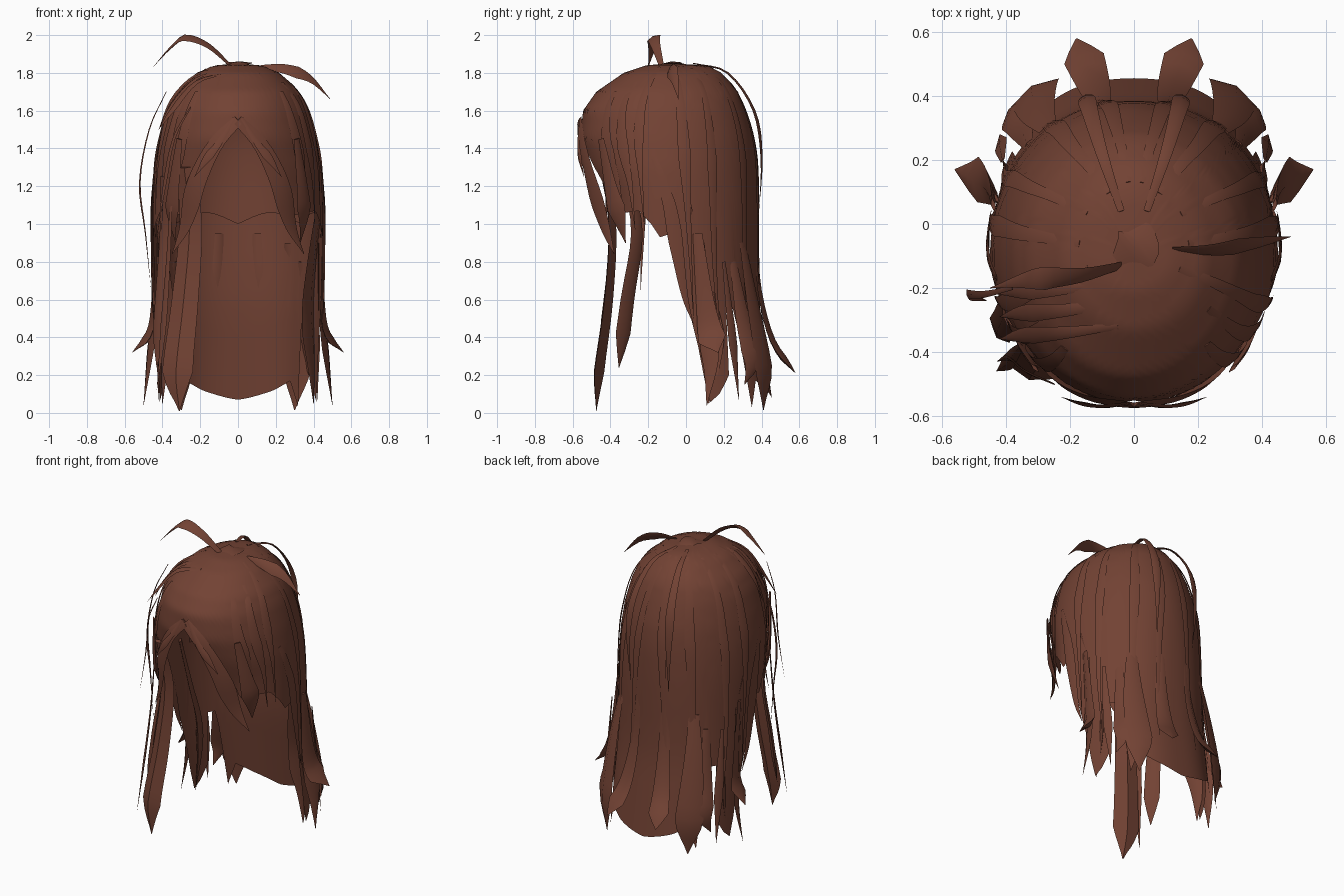
import bpy, bmesh, math, random
from mathutils import Vector

if "Cube" in bpy.data.objects:
    bpy.data.objects.remove(bpy.data.objects["Cube"])

random.seed(4)
brown = bpy.data.materials.new("chestnut_brown")
brown.diffuse_color = (0.17, 0.055, 0.034, 1)
brown.use_nodes = True
brown.node_tree.nodes["Principled BSDF"].inputs["Base Color"].default_value = brown.diffuse_color
CY = -.1

# Head outline per height: z, half width, front y, back y, back roundness
RINGS = [(1.85, 0, -.1, -.1, 1), (1.84, .12, -.21, .11, 1), (1.80, .22, -.33, .19, 1),
         (1.7, .325, -.475, .275, 1), (1.6, .375, -.545, .315, 1), (1.45, .415, -.56, .36, 1),
         (1.3, .44, -.52, .378, 1), (1.1, .45, -.44, .385, .95), (.6, .447, -.42, .385, .87),
         (.3, .435, -.42, .425, .8), (0, .43, -.42, .465, .75)]
# Lower edge of the hair: degrees from the front, z
EDGE = [(0, 1.53), (13, 1.43), (27, 1.26), (37, 1.04), (50, 1.06), (65, 1.07), (76, 1.0),
        (84, .93), (94, .95), (98, .72), (102, .47), (105, .3), (107, .05), (114, .1),
        (122, .2), (126, .55), (133, .55), (138, .03), (146, .17), (160, .12), (180, .07)]


def lerp_table(table, x):
    for a, b in zip(table, table[1:]):
        if x <= b[0]:
            t = (x - a[0]) / (b[0] - a[0])
            return [p + (q - p) * t for p, q in zip(a[1:], b[1:])]
    return list(table[-1][1:])


def level(z):
    """Ring position (fractional index) for a height."""
    for i, (a, b) in enumerate(zip(RINGS, RINGS[1:])):
        if z >= b[0]:
            return i + (a[0] - z) / (a[0] - b[0])
    return len(RINGS) - 1


def surf(deg, s, off=0.0):
    """Point on the head outline; off pushes it outward."""
    z, w, f, b, e = lerp_table([(i, *r) for i, r in enumerate(RINGS)], s)
    a = math.radians(deg)
    sn, cs = math.sin(a), math.cos(a)
    e = e if cs < 0 else .97
    sx = math.copysign(abs(sn) ** e, sn)
    sy = math.copysign(abs(cs) ** e, cs)
    y = CY - sy * (CY - f) if cs > 0 else CY - sy * (b - CY)
    up = off * max(0, 1 - s / 3)
    return Vector((sx * (w + off), y - cs * off, z + up))


def finish(name, bm, angle=40):
    me = bpy.data.meshes.new(name)
    bmesh.ops.remove_doubles(bm, verts=bm.verts, dist=.0005)
    bm.to_mesh(me)
    bm.free()
    me.materials.append(brown)
    me.shade_smooth()
    me.set_sharp_from_angle(angle=math.radians(angle))
    ob = bpy.data.objects.new(name, me)
    bpy.context.collection.objects.link(ob)
    return ob


def sheet(name, d0, d1, cols, rows, end, off=0.0):
    """Hair sheet hanging from the crown to a varying lower edge."""
    bm = bmesh.new()
    grid = []
    for c in range(cols + 1):
        d = d0 + (d1 - d0) * c / cols
        s1 = level(end(d))
        grid.append([bm.verts.new(surf(d, s1 * r / rows, off)) for r in range(rows + 1)])
    for g, h in zip(grid, grid[1:]):
        for r in range(rows):
            bm.faces.new((g[r], g[r + 1], h[r + 1], h[r]))
    return finish(name, bm)


def curve(pts, n):
    """Smooth path through a few points."""
    p = [Vector(q) for q in pts]
    p = [p[0] * 2 - p[1]] + p + [p[-1] * 2 - p[-2]]
    out = []
    for i in range(1, len(p) - 2):
        for k in range(n):
            t = k / n
            a, b, c, d = p[i - 1:i + 3]
            out.append(.5 * (2 * b + (c - a) * t + (2 * a - 5 * b + 4 * c - d) * t * t
                             + (3 * b - a - 3 * c + d) * t ** 3))
    return out + [p[-2]]


def lock(name, pts, width, side=None, peak=.6, root=.35, n=4, thick=.14):
    """Tapered lock with a ridged, flat diamond section."""
    path = curve(pts, n)
    bm = bmesh.new()
    rows = []
    for i, p in enumerate(path):
        t = i / (len(path) - 1)
        tan = (path[min(i + 1, len(path) - 1)] - path[max(i - 1, 0)]).normalized()
        out = p - Vector((0, CY, min(p.z, 1.3)))
        sd = Vector(side) if side else tan.cross(out)
        sd = (sd - tan * sd.dot(tan)).normalized()
        nm = sd.cross(tan)
        w = root + (1 - root) * t / peak if t < peak else max(.03, (1 - t) / (1 - peak))
        w *= width / 2
        rows.append([bm.verts.new(p + v) for v in
                     (sd * w, nm * w * thick * 2, -sd * w, -nm * w * thick * 2)])
    for a, b in zip(rows, rows[1:]):
        for k in range(4):
            m = (k + 1) % 4
            bm.faces.new((a[k], a[m], b[m], b[k]))
    bm.faces.new(rows[0])
    bm.faces.new(rows[-1][::-1])
    return finish(name, bm, 35)


def pair(name, pts, width, side=None, *args, **kw):
    for m, tag in ((1, "right"), (-1, "left")):
        sd = side and (m * side[0], *side[1:])
        lock(f"{name}_{tag}", [(m * x, y, z) for x, y, z in pts], width, sd, *args, **kw)


# Main hair and inner back layer
sheet("main_hair", -180, 180, 180, 26, lambda d: lerp_table(EDGE, abs(d))[0])
sheet("inner_back_layer", 110, 250, 30, 14,
      lambda d: 1.0 + .06 * abs(math.sin(math.radians(d * 4))), -.012)

# Overlaid strands: start degree, end degree, start z, end z, width
STRANDS = [(172, 166, 1.83, .3, .06), (150, 146, 1.83, .25, .07), (122, 118, 1.82, .3, .06),
           (100, 104, 1.82, .5, .07), (76, 72, 1.83, 1.0, .06), (58, 62, 1.75, .97, .07),
           (42, 48, 1.7, .98, .08), (80, 101, 1.35, .47, .08)]
for m, tag in ((1, "right"), (-1, "left")):
    for i, (d0, d1, z0, z1, w) in enumerate(STRANDS):
        j = random.uniform(-2, 2)
        s0, s1 = level(z0), level(z1)
        pts = [surf(m * (d0 + (d1 - d0) * k / 6 + j), s0 + (s1 - s0) * k / 6,
                    .003 + .01 * k / 6) for k in range(7)]
        lock(f"strand_{tag}_{i}", pts, w, thick=.07)

# Fringe around the face opening
pair("fringe_lock", [(0, -.565, 1.55), (.12, -.55, 1.42), (.22, -.50, 1.22), (.28, -.43, .99),
                     (.35, -.38, .84)], .12, root=.5, thick=.1)
pair("fringe_wisp", [(.02, -.56, 1.56), (.1, -.57, 1.43), (.17, -.56, 1.34), (.23, -.54, 1.25)], .05)
pair("cheek_lock", [(.31, -.45, 1.45), (.34, -.40, 1.2), (.35, -.36, 1.05), (.33, -.32, .9)], .12)

# Long front locks on one side
lock("long_front_lock", [(-.28, -.44, 1.3), (-.25, -.39, 1.0), (-.28, -.41, .6),
                         (-.32, -.46, .22), (-.31, -.475, .01)], .17, (1, -.3, 0), .75, .6, thick=.17)
lock("second_front_lock", [(-.39, -.31, 1.25), (-.39, -.26, .95), (-.41, -.31, .6),
                           (-.43, -.355, .24)], .1, (.6, -.75, 0), .85, .65)
lock("front_wisp", [(-.35, -.38, 1.2), (-.37, -.40, .8), (-.40, -.44, .4), (-.43, -.46, .12)], .05)
lock("loose_side_wisp", [(-.38, -.2, 1.70), (-.47, -.22, 1.5), (-.52, -.22, 1.22),
                         (-.49, -.23, .95), (-.46, -.24, .65)], .035)
lock("loose_brow_wisp", [(-.25, -.5, 1.62), (-.34, -.46, 1.45), (-.39, -.42, 1.2),
                         (-.43, -.43, .92)], .03)

# Side and back locks
pair("side_flare", [(.44, .06, .95), (.445, .1, .6), (.47, .13, .42), (.56, .17, .32)], .15,
     (.2, 1, 0), .75)
pair("side_tail", [(.43, .08, .9), (.44, .1, .55), (.47, .13, .28), (.5, .11, .04)], .11, (.35, 1, 0))
pair("side_front_tail", [(.43, 0, 1.1), (.39, .05, .8), (.37, .11, .55), (.385, .14, .3),
                         (.40, .12, .05)], .16, (.5, 1, 0), .65, .4)
pair("thin_side_tail", [(.41, .2, .8), (.415, .24, .45), (.42, .28, .07)], .06)
pair("back_corner_lock", [(.27, .30, .9), (.3, .35, .6), (.31, .41, .25), (.3, .41, .015)], .18,
     (1, -.6, 0), .7)
pair("back_flare", [(.1, .37, .95), (.11, .39, .65), (.135, .46, .38), (.18, .58, .21)], .13,
     (1, -.3, .1), .85)
pair("back_outer_flare", [(.33, .25, .8), (.35, .3, .5), (.38, .35, .28), (.4, .31, .15)], .13,
     (.6, -.8, 0))
pair("loose_back_wisp", [(.04, .04, 1.85), (.1, .22, 1.8), (.14, .36, 1.6), (.15, .40, 1.35),
                         (.14, .385, 1.05)], .06)

# Crown tufts
lock("crown_tuft_tall", [(-.04, -.13, 1.84), (-.16, -.16, 1.945), (-.28, -.17, 1.985),
                         (-.36, -.18, 1.93), (-.45, -.2, 1.83)], .08, (.3, 1, .5), .5)
lock("crown_tuft_low", [(.12, -.08, 1.83), (.25, -.08, 1.82), (.38, -.06, 1.77),
                        (.49, -.04, 1.66)], .08, (-.2, .5, .8), .5)
lock("crown_swirl", [(-.05, -.12, 1.845), (.02, -.06, 1.852), (.04, .02, 1.84)], .16, (1, 0, 0), .4,
     thick=.06)
for i, y in enumerate((-.2, -.27, -.34)):
    lock(f"parting_strand_{i}", [(-.05, y + .02, 1.83 - i * .015), (-.22, y, 1.79 - i * .02),
                                 (-.35, y - .01, 1.66 - i * .03), (-.42, y - .02, 1.5)], .06)
